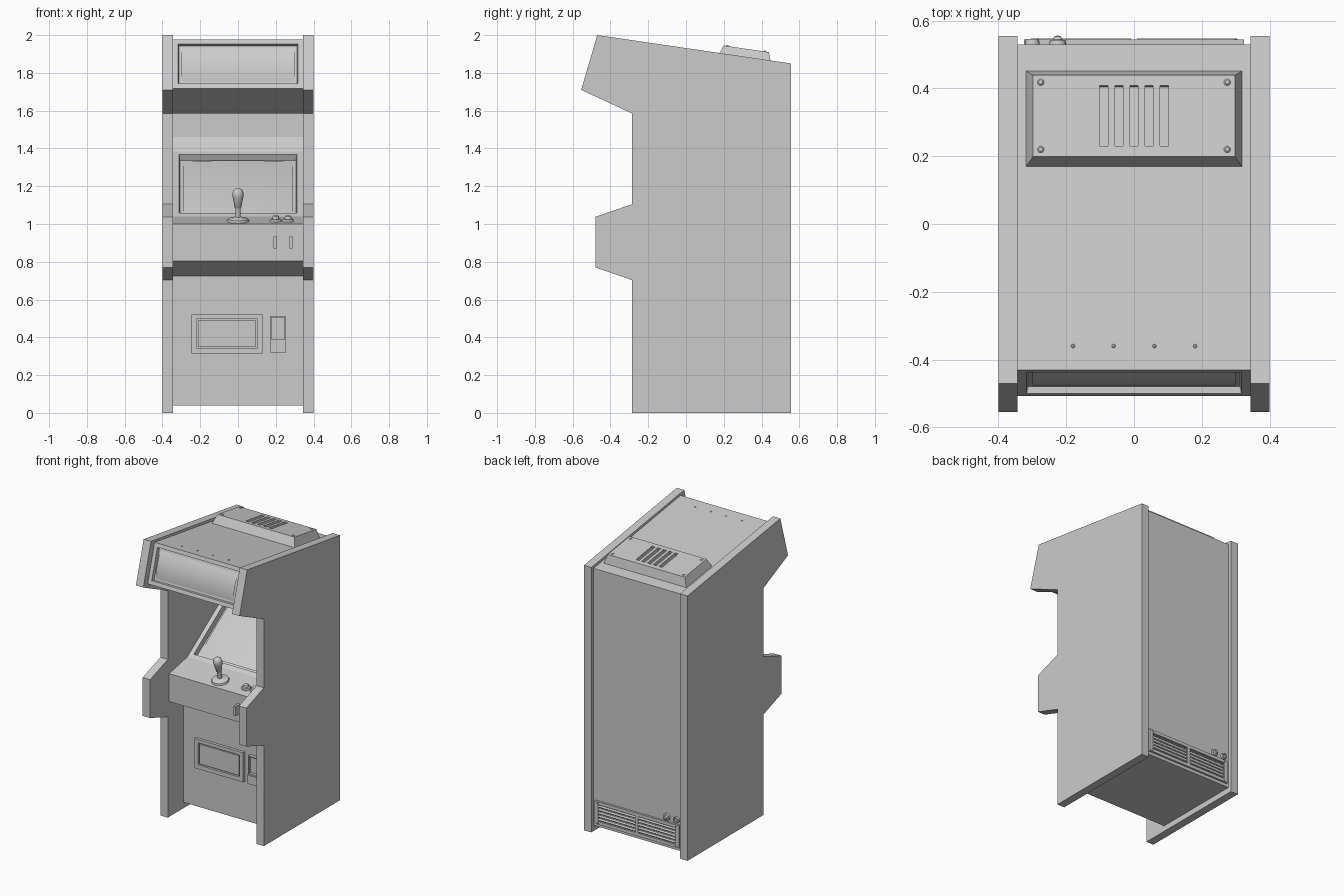
import bpy, bmesh, math
from mathutils import Matrix, Vector

if "Cube" in bpy.data.objects:
    bpy.data.objects.remove(bpy.data.objects["Cube"])


def finish(name, bm, mat=None, smooth=False):
    bmesh.ops.recalc_face_normals(bm, faces=bm.faces[:])
    me = bpy.data.meshes.new(name)
    bm.to_mesh(me)
    bm.free()
    ob = bpy.data.objects.new(name, me)
    bpy.context.collection.objects.link(ob)
    if mat is not None:
        me.transform(mat)
    if smooth:
        bpy.ops.object.select_all(action='DESELECT')
        ob.select_set(True)
        bpy.context.view_layer.objects.active = ob
        bpy.ops.object.shade_smooth_by_angle(angle=math.radians(35))
    return ob


def frame(loc, tilt):
    return Matrix.Translation(loc) @ Matrix.Rotation(tilt, 4, 'X')


def add_box(bm, c, s, tilt=0.0):
    m = frame(c, tilt) @ Matrix.Diagonal((s[0], s[1], s[2], 1))
    return bmesh.ops.create_cube(bm, size=1, matrix=m)['verts']


def boxes(name, items, mat=None):
    bm = bmesh.new()
    for it in items:
        add_box(bm, *it)
    return finish(name, bm, mat)


def extrude_profile(pts, x0, x1):
    bm = bmesh.new()
    f = bm.faces.new([bm.verts.new((x0, y, z)) for y, z in pts])
    r = bmesh.ops.extrude_face_region(bm, geom=[f])
    bmesh.ops.translate(bm, vec=(x1 - x0, 0, 0),
                        verts=[v for v in r['geom'] if isinstance(v, bmesh.types.BMVert)])
    bmesh.ops.recalc_face_normals(bm, faces=bm.faces[:])
    return bm


def lathe(name, prof, mat, seg=24, smooth=True):
    bm = bmesh.new()
    vs = [bm.verts.new((r, 0, z)) for r, z in prof]
    es = [bm.edges.new(p) for p in zip(vs, vs[1:])]
    bmesh.ops.spin(bm, geom=vs + es, cent=(0, 0, 0), axis=(0, 0, 1),
                   angle=2 * math.pi, steps=seg, use_duplicate=False)
    bmesh.ops.remove_doubles(bm, verts=bm.verts[:], dist=1e-5)
    return finish(name, bm, mat, smooth)


def dome(name, w, h, bulge_x, bulge_y, mat):
    bm = bmesh.new()
    bmesh.ops.create_grid(bm, x_segments=16, y_segments=16, size=0.5)
    for v in bm.verts:
        u, t = 2 * v.co.x, 2 * v.co.y
        v.co = (v.co.x * w, v.co.y * h, -bulge_x * u * u - bulge_y * t * t)
    return finish(name, bm, mat, True)


def cut(ob, cutter):
    cutter.hide_render = True
    cutter.hide_viewport = False
    cutter.display_type = 'WIRE'
    m = ob.modifiers.new('cut', 'BOOLEAN')
    m.object, m.solver = cutter, 'EXACT'
    bpy.context.view_layer.objects.active = ob
    bpy.ops.object.modifier_apply(modifier=m.name)
    bpy.data.objects.remove(cutter)


# Side panels, mirrored
side = [(-0.285, 0), (0.555, 0), (0.555, 1.85), (-0.47, 2.0), (-0.555, 1.71),
        (-0.285, 1.585), (-0.285, 1.105), (-0.48, 1.038), (-0.48, 0.77), (-0.285, 0.703)]
panel = finish('side_panels', extrude_profile(side, 0.343, 0.4))
panel.modifiers.new('mirror', 'MIRROR')

# Inner body, with recessed screen bezel and sign opening
W = 0.343
body = [(-0.11, 0.04), (0.53, 0.04), (0.53, 1.835), (-0.43, 1.978), (-0.507, 1.718),
        (-0.23, 1.585), (0.47, 1.585), (0.47, 1.46), (0.44, 1.385), (-0.07, 1.04),
        (-0.27, 1.0), (-0.27, 0.805), (-0.11, 0.725)]
bm = extrude_profile(body, -W, W)
screen_c, sign_c = Vector((0, 0.185, 1.2125)), Vector((0, -0.4685, 1.848))
for c, rim, depth in ((screen_c, 0.045, 0.035), (sign_c, 0.037, 0.02)):
    bm.faces.ensure_lookup_table()
    f = min(bm.faces, key=lambda q: (q.calc_center_median() - c).length)
    bmesh.ops.inset_individual(bm, faces=[f], thickness=rim)
    bmesh.ops.inset_individual(bm, faces=[f], thickness=0.006, depth=-depth)
finish('cabinet_body', bm)

# Curved screen glass and sign panel
scr_t, sign_t = math.atan2(0.345, 0.51), math.atan2(0.26, 0.077)
dome('screen_glass', 0.584, 0.51, 0.012, 0.012,
     frame(screen_c, scr_t) @ Matrix.Translation((0, 0, -0.01)))
dome('sign_panel', 0.60, 0.184, 0, 0.014,
     frame(sign_c, sign_t) @ Matrix.Translation((0, 0, -0.005)))

# Roof vent cover with slots and screws
roof_t = -math.atan2(0.143, 0.96)
roof = frame((0, 0.31, 1.868), roof_t)
bm = bmesh.new()
for v in add_box(bm, (0, 0, 0.025), (0.644, 0.292, 0.07)):
    if v.co.z > 0.03:
        v.co.x *= 0.925
        v.co.y *= 0.83
vent = finish('roof_vent_cover', bm, roof)
cut(vent, boxes('slot_cutter', [((i * 0.0445, 0, 0.06), (0.024, 0.18, 0.06))
                                for i in range(-2, 3)], roof))
screw = [(0, 0.005), (0.006, 0.004), (0.01, 0), (0.01, -0.004)]
for x in (-0.275, 0.275):
    for y in (-0.1, 0.1):
        lathe('vent_screw', screw, roof @ Matrix.Translation((x, y, 0.06)), 10)
for x in (-0.18, -0.06, 0.06, 0.18):
    lathe('roof_screw', screw, frame((x, -0.36, 1.968), roof_t) @ Matrix.Scale(0.6, 4), 8)

# Joystick
deck_t = math.atan2(0.04, 0.2)
deck = frame((0, -0.195, 1.015), deck_t)
lathe('joystick_base', [(0, 0.024), (0.022, 0.022), (0.03, 0.016), (0.054, 0.012),
                        (0.058, 0.004), (0.058, -0.004)], deck, 16)
lathe('joystick_handle', [(0, 0.178), (0.014, 0.175), (0.025, 0.165), (0.03, 0.148),
                          (0.028, 0.13), (0.018, 0.075), (0.014, 0.07), (0.014, 0.01)], deck, 20)

# Play buttons
for x in (0.2, 0.265):
    lathe('play_button', [(0, 0.03), (0.014, 0.029), (0.017, 0.025), (0.018, 0.013),
                          (0.027, 0.012), (0.03, 0.006), (0.03, -0.004)],
          frame((x, -0.195, 1.015), deck_t), 16)

# Small guard fins on the deck front
boxes('deck_fins', [((x, -0.292, 0.902), (0.017, 0.054, 0.066)) for x in (0.197, 0.28)])

# Coin door: frame plus inner panel
door = boxes('coin_door', [((-0.0575, -0.116, 0.417), (0.375, 0.028, 0.206))])
cut(door, boxes('door_cutter', [((-0.0575, -0.13, 0.42), (0.322, 0.03, 0.154))]))
boxes('coin_door_panel', [((-0.0575, -0.112, 0.42), (0.306, 0.03, 0.138))])

# Coin return with open lower tray
ret = boxes('coin_return', [((0.2125, -0.118, 0.416), (0.085, 0.03, 0.192))])
cut(ret, boxes('return_cutter', [((0.2125, -0.13, 0.447), (0.07, 0.034, 0.115))]))
boxes('coin_return_lip', [((0.2125, -0.132, 0.35), (0.085, 0.016, 0.06), 0)])

# Rear vent panel with two banks of tilted slats
rear = boxes('rear_vent_panel', [((0, 0.536, 0.142), (0.65, 0.016, 0.16))])
cut(rear, boxes('rear_cutter', [((s * 0.154, 0.545, 0.142), (0.29, 0.024, 0.116))
                                for s in (-1, 1)]))
boxes('rear_vent_slats', [((s * 0.154, 0.539, 0.096 + i * 0.023), (0.29, 0.013, 0.007), -0.5)
                          for s in (-1, 1) for i in range(5)])
for x in (-0.3, 0.3):
    for z in (0.073, 0.212):
        lathe('rear_screw', screw, frame((x, 0.544, z), -math.pi / 2) @ Matrix.Scale(0.6, 4), 8)

# Rear switch and cable socket
lathe('rear_socket', [(0, 0.008), (0.012, 0.008), (0.012, 0.016), (0.02, 0.016), (0.022, 0)],
      frame((-0.3, 0.529, 0.252), -math.pi / 2), 16)
lathe('rear_knob', [(0, 0.027), (0.01, 0.024), (0.014, 0.015), (0.023, 0.013), (0.025, 0)],
      frame((-0.225, 0.529, 0.252), -math.pi / 2), 16)
